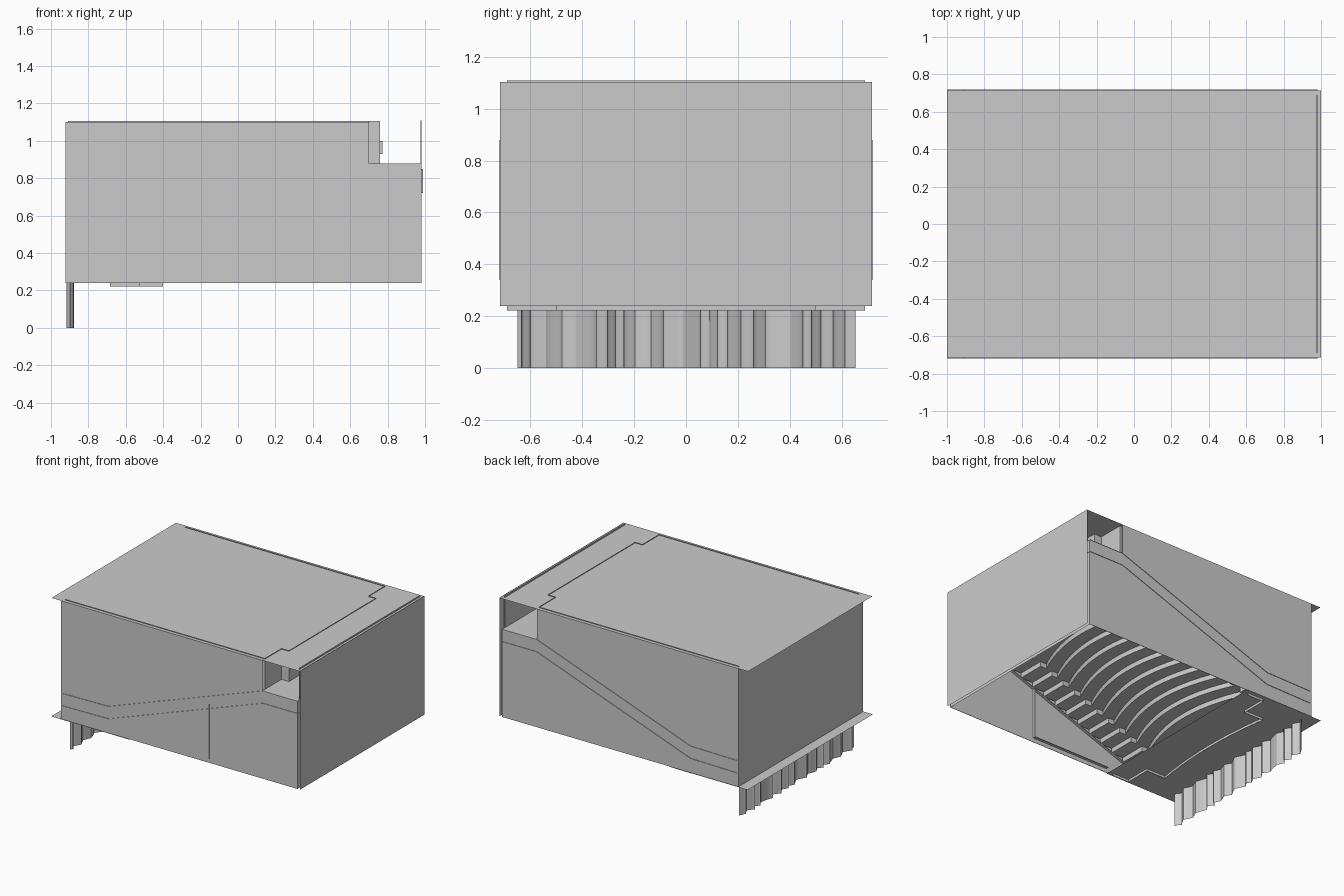
import bpy, bmesh, math

cube = bpy.data.objects.get("Cube")
if cube:
    bpy.data.objects.remove(cube, do_unlink=True)

plaster = bpy.data.materials.new("plain grey")
plaster.use_nodes = True
GREY = (0.6, 0.6, 0.6, 1)
plaster.diffuse_color = GREY
plaster.node_tree.nodes["Principled BSDF"].inputs["Base Color"].default_value = GREY


def finish(name, bm):
    me = bpy.data.meshes.new(name)
    bmesh.ops.recalc_face_normals(bm, faces=bm.faces)
    bm.to_mesh(me)
    bm.free()
    me.materials.append(plaster)
    ob = bpy.data.objects.new(name, me)
    bpy.context.collection.objects.link(ob)
    return ob


def box(name, x, y, z):
    bm = bmesh.new()
    bmesh.ops.create_cube(bm, size=1)
    for v in bm.verts:
        for i, (a, b) in enumerate((x, y, z)):
            v.co[i] = (a + b) / 2 + v.co[i] * (b - a)
    return finish(name, bm)


def side_prism(name, outline, y0, y1):
    """Extrude an x/z outline from y0 to y1."""
    bm = bmesh.new()
    face = bm.faces.new([bm.verts.new((x, y0, z)) for x, z in outline])
    out = bmesh.ops.extrude_face_region(bm, geom=[face])["geom"]
    for v in out:
        if isinstance(v, bmesh.types.BMVert):
            v.co.y = y1
    return finish(name, bm)


def sheet(name, rows):
    """Skin a grid of points, one list per row."""
    bm = bmesh.new()
    grid = [[bm.verts.new(p) for p in row] for row in rows]
    for a, b in zip(grid, grid[1:]):
        for i in range(len(a) - 1):
            bm.faces.new((a[i], a[i + 1], b[i + 1], b[i]))
    return finish(name, bm)


def flat(name, x, y, z):
    """Horizontal sheet."""
    return sheet(name, [[(a, b, z) for b in y] for a in x])


def upright(name, plan, z):
    """Vertical sheet standing on a plan polyline."""
    return sheet(name, [[(x, y, h) for x, y in plan] for h in z])


W = 0.715
BASE, TOP = 0.24, 1.1

# Roof, end walls and stage floor
flat("roof", (-1, 1), (-W, W), TOP)
upright("rear_wall", [(1, -0.718), (1, 0.718)], (BASE, TOP + 0.003))
upright("inner_rear_wall", [(0.978, -0.713), (0.978, 0.713)], (BASE, 0.88))
box("rear_parapet", (0.975, 0.98), (-0.69, 0.69), (0.88, 1.11))
box("rear_wall_block", (0.978, 0.99), (-0.12, 0.12), (0.72, 0.85))
box("stage_wall", (-0.922, -0.915), (-W, W), (BASE, TOP))
flat("stage_floor", (-1, -0.37), (-0.72, 0.72), BASE)

# Side walls with a notch for the projection booth, and the aisle ramps inside
wall = [(-0.915, BASE), (0.98, BASE), (0.98, 0.88), (0.7, 0.88), (0.7, TOP), (-0.915, TOP)]
ramp = [(-0.91, 0.43), (-0.54, 0.435), (0.7, 0.88), (0.98, 0.88)]
for side, s in (("right", -1), ("left", 1)):
    side_prism(side + "_side_wall", wall, s * W, s * (W - 0.003))
    for part, drop, inner in (("aisle_ramp", 0, 0.5), ("aisle_skirting", 0.09, 0.69)):
        sheet(f"{side}_{part}", [[(x, s * y, z - drop) for x, z in ramp]
                                 for y in (inner, W + 0.004)])
    upright(side + "_upper_wall", [(-0.91, s * 0.69), (0.7, s * 0.69)], (0.8, TOP + 0.005))

# Projection booth, its front wall stepping forward between the aisles
flat("booth_floor", (0.7, 0.978), (-W, W), 0.88)
booth = [(0.7, -0.69), (0.7, -0.5), (0.76, -0.5), (0.76, 0.5), (0.7, 0.5), (0.7, 0.69)]
upright("booth_wall", booth, (0.8, TOP + 0.005))
box("booth_window_frame", (0.76, 0.772), (-0.12, 0.12), (0.93, 1.0))

# Doorway partition under the seating
upright("doorway_edge", [(0.27, -W - 0.003), (0.27, -0.69)], (0.27, 0.67))
flat("doorway_sill", (-0.36, 0.27), (-W, -0.69), 0.27)

# Seating floor: curved terraces rising towards the rear
ROWS = 13
STEP = 1.26 / ROWS
RISE = 0.46 / ROWS
ys = [-0.7, -0.5] + [-0.5 + i / 24 for i in range(25)] + [0.5, 0.7]
SIDES = (0, 1, len(ys) - 2, len(ys) - 1)


def across(x, z, depth, aisle=0):
    return [(x + (aisle if i in SIDES else depth * (1 - (y / 0.5) ** 2)), y, z)
            for i, y in enumerate(ys)]


rows = [across(-0.68, 0.36, 0)]
for k in range(ROWS):
    x = -0.54 + k * STEP
    z = 0.36 + RISE * k
    rows += [across(x, z, 0.12, 0.05), across(x, z + RISE, 0.12, 0.05)]
rows.append(across(0.97, 0.82, 0))
sheet("seating_terraces", rows)

# Curved stage lip hanging under the floor
arc = [(-0.685 + 0.04 * (1 - (y / 0.5) ** 2), y) for y in ys[2:-2]]
left_end = [(-0.53, 0.5), (-0.53, 0.69), (-0.4, 0.69)]
right_end = [(x, -y) for x, y in reversed(left_end)]
upright("stage_lip", right_end + arc + left_end, (0.222, BASE))

# Stage curtain with uneven pleats
N = 280
path = []
for i in range(N + 1):
    t = i / N
    phase = math.tau * (13 * t + 0.22 * math.sin(math.tau * 3.3 * t) + 0.1 * math.sin(math.tau * 7 * t))
    depth = 0.016 + 0.004 * math.sin(math.tau * 4.7 * t)
    path.append((-0.898 + depth * math.sin(phase), -0.65 + 1.3 * t + 0.008 * math.sin(2 * phase)))
curtain = upright("stage_curtain", path, (0, 1.0))
for p in curtain.data.polygons:
    p.use_smooth = True
